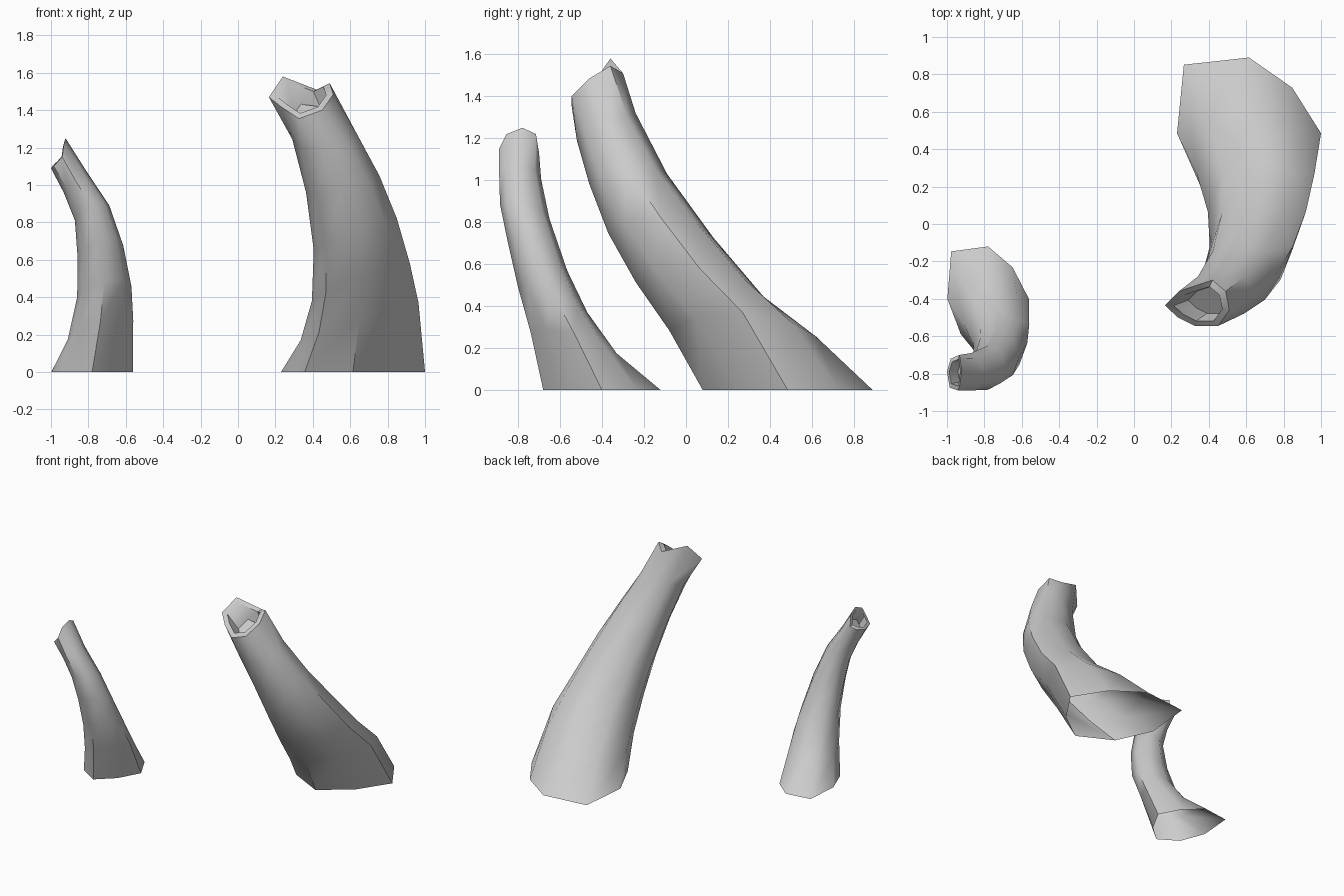
import bpy, bmesh, math
from mathutils import Vector

if "Cube" in bpy.data.objects:
    bpy.data.objects.remove(bpy.data.objects["Cube"])

SIDES = 8
# Stretch of each corner at the foot: one back corner flares outwards
FLARE = [1, .85, 1, 1.28, 1, .95, 1, .83]


def ring(section, flare):
    """Tilted oval: centre x, y, z, half width, half depth, z tilt along x and y."""
    cx, cy, cz, rx, ry, tx, ty = section
    pts = []
    for k in range(SIDES):
        a = math.tau * k / SIDES
        m = 1 + (FLARE[k] - 1) * flare
        c, s = math.cos(a) * m, math.sin(a) * m
        pts.append(Vector((cx + rx * c, cy + ry * s, cz + tx * c + ty * s)))
    return pts


def horn(name, sections, rim, inset, depth):
    rings = [ring(s, max(0, 1 - i / 2)) for i, s in enumerate(sections)]
    rim = [Vector(p) for p in rim]
    mid = sum(rim, Vector()) / SIDES
    below = Vector(sections[-1][:3])
    inner = [p.lerp(mid, inset) for p in rim]
    floor = [p.lerp(mid, .15) + (below - mid) * depth for p in inner]
    rings += [rim, inner, floor]

    bm = bmesh.new()
    vs = [[bm.verts.new(p) for p in r] for r in rings]
    for lo, hi in zip(vs, vs[1:]):
        for k in range(SIDES):
            n = (k + 1) % SIDES
            bm.faces.new((lo[k], lo[n], hi[n], hi[k]))
    bm.faces.new(vs[-1])          # bottom of the hollow tip; the foot stays open
    me = bpy.data.meshes.new(name)
    bm.to_mesh(me)
    bm.free()
    ob = bpy.data.objects.new(name, me)
    bpy.context.collection.objects.link(ob)
    bpy.ops.object.select_all(action='DESELECT')
    ob.select_set(True)
    bpy.context.view_layer.objects.active = ob
    bpy.ops.object.shade_smooth_by_angle(angle=math.radians(50))
    return ob


# Large curved tube
horn("large_tube", [
    (.615, .485, 0, .385, .405, 0, 0),
    (.65, .27, .27, .315, .35, .10, -.015),
    (.657, .065, .48, .262, .305, .10, -.035),
    (.627, -.12, .737, .222, .25, .085, -.01),
    (.56, -.275, 1.005, .196, .185, .045, .025),
    (.465, -.38, 1.255, .175, .14, .01, .065),
], [
    (.51, -.46, 1.485), (.49, -.36, 1.545), (.42, -.30, 1.51), (.24, -.36, 1.58),
    (.165, -.435, 1.47), (.235, -.50, 1.415), (.325, -.545, 1.355), (.45, -.545, 1.40),
], .25, .5)

# Small curved tube
horn("small_tube", [
    (-.78, -.40, 0, .218, .28, 0, 0),
    (-.735, -.535, .225, .175, .205, .05, -.05),
    (-.715, -.635, .43, .145, .165, .03, -.06),
    (-.735, -.708, .64, .122, .142, .035, -.07),
    (-.78, -.768, .85, .092, .118, .04, -.035),
    (-.87, -.79, 1.015, .062, .10, .055, -.01),
], [
    (-.922, -.78, 1.25), (-.93, -.715, 1.22), (-.935, -.70, 1.13), (-.98, -.72, 1.11),
    (-1.0, -.79, 1.09), (-.985, -.875, 1.10), (-.94, -.89, 1.15), (-.93, -.855, 1.22),
], .25, .5)
